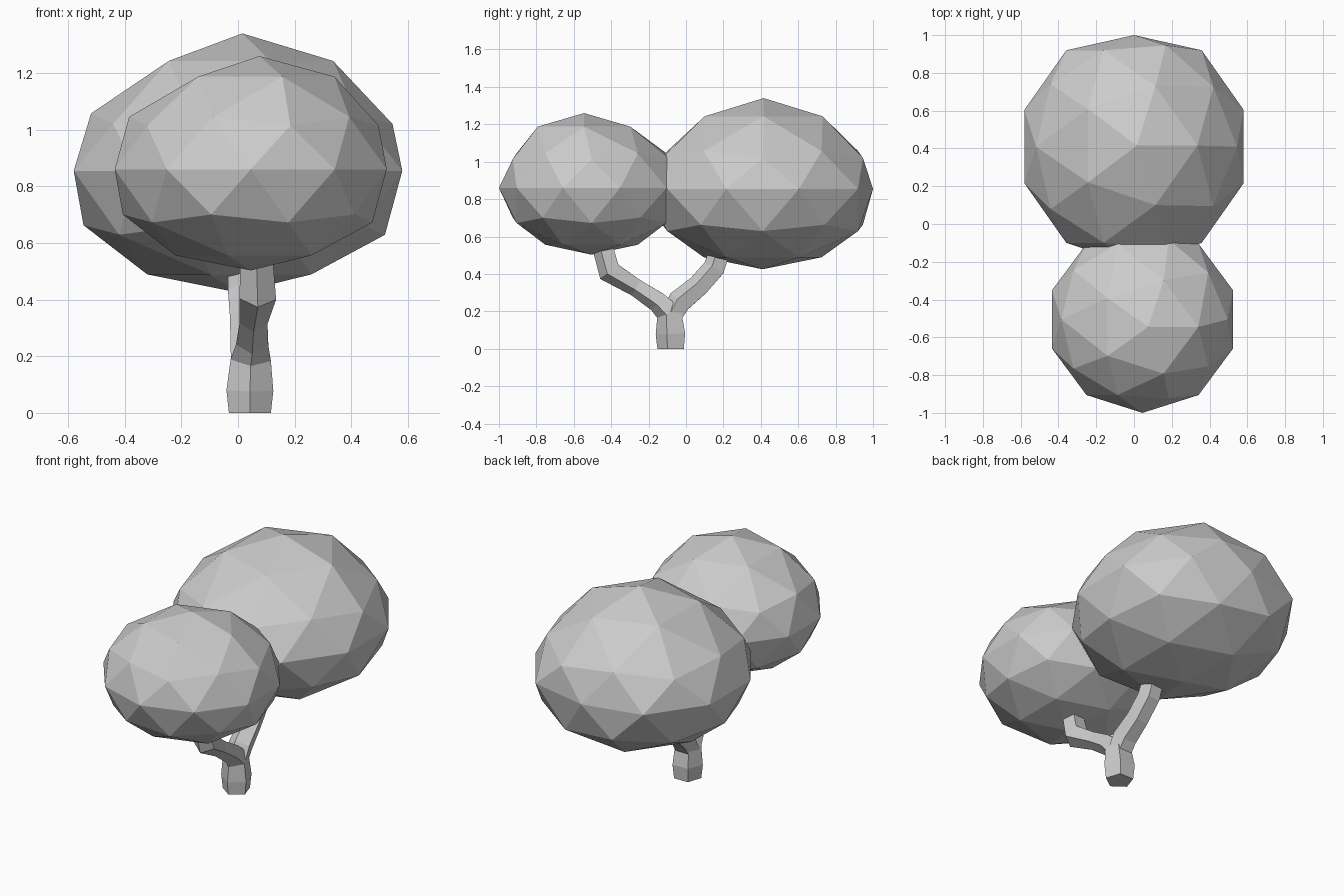
import bpy
import bmesh
from math import cos, sin, pi
from mathutils import Vector

cube = bpy.data.objects.get("Cube")
if cube:
    bpy.data.objects.remove(cube, do_unlink=True)

# Single grey material
grey = bpy.data.materials.new("light grey")
grey.use_nodes = True
colour = (0.6, 0.6, 0.6, 1)
grey.diffuse_color = colour
grey.node_tree.nodes["Principled BSDF"].inputs["Base Color"].default_value = colour


def finish(name, bm):
    bmesh.ops.recalc_face_normals(bm, faces=bm.faces)
    mesh = bpy.data.meshes.new(name)
    bm.to_mesh(mesh)
    bm.free()
    mesh.materials.append(grey)
    obj = bpy.data.objects.new(name, mesh)
    bpy.context.collection.objects.link(obj)


def crown(name, centre, rx, ry, down, up, bulge, lean):
    """Faceted ellipsoid: flatter shoulders above, plain half below."""
    bm = bmesh.new()
    bmesh.ops.create_icosphere(bm, subdivisions=2, radius=1)
    for v in bm.verts:
        x, y, z = v.co
        height = z * (up + bulge * z) if z > 0 else z * down
        v.co = Vector(centre) + Vector((x * rx, y * ry, height))
        if z > 0.8:
            v.co += Vector(lean)
        v.co.y = max(-1, min(1, v.co.y))
    finish(name, bm)


def limb(name, path, sides=5):
    """Faceted tube through (x, y, z, radius) points; it starts upright."""
    bm = bmesh.new()
    points = [Vector(p[:3]) for p in path]
    rings = []
    for i, p in enumerate(points):
        along = points[min(i + 1, len(points) - 1)] - points[max(i - 1, 0)]
        if i == 0:
            along = Vector((0, 0, 1))
        side = Vector((1, 0, 0)) - along * (along.x / along.length_squared)
        side.normalize()
        front = along.cross(side).normalized()
        ring = []
        for k in range(sides):
            a = 2 * pi * k / sides - pi / 2
            ring.append(bm.verts.new(p + path[i][3] * (side * cos(a) + front * sin(a))))
        rings.append(ring)
    for low, high in zip(rings, rings[1:]):
        for k in range(sides):
            n = (k + 1) % sides
            bm.faces.new((low[k], low[n], high[n], high[k]))
    bm.faces.new(rings[0])
    bm.faces.new(rings[-1])
    finish(name, bm)


# Foliage
crown("back_crown", (0, 0.41, 0.855), 0.61, 0.63, 0.43, 0.28, 0.2, (0.015, 0.005, 0.005))
crown("front_crown", (0.045, -0.505, 0.86), 0.505, 0.495, 0.357, 0.3, 0.1, (0.03, -0.04, 0))

# Trunk running on into the front branch, and the back branch rising from it
limb("trunk_and_front_branch", [(0.042, -0.075, 0, 0.078), (0.042, -0.075, 0.08, 0.087),
                                (0.045, -0.085, 0.195, 0.075), (0.05, -0.15, 0.255, 0.06),
                                (0.055, -0.265, 0.33, 0.052), (0.07, -0.405, 0.415, 0.068),
                                (0.065, -0.445, 0.56, 0.06)])
limb("back_branch", [(0.042, -0.08, 0.16, 0.07), (0.04, -0.03, 0.25, 0.07),
                     (0.032, 0.07, 0.333, 0.064), (0.025, 0.155, 0.43, 0.064),
                     (0.02, 0.2, 0.56, 0.06)])
